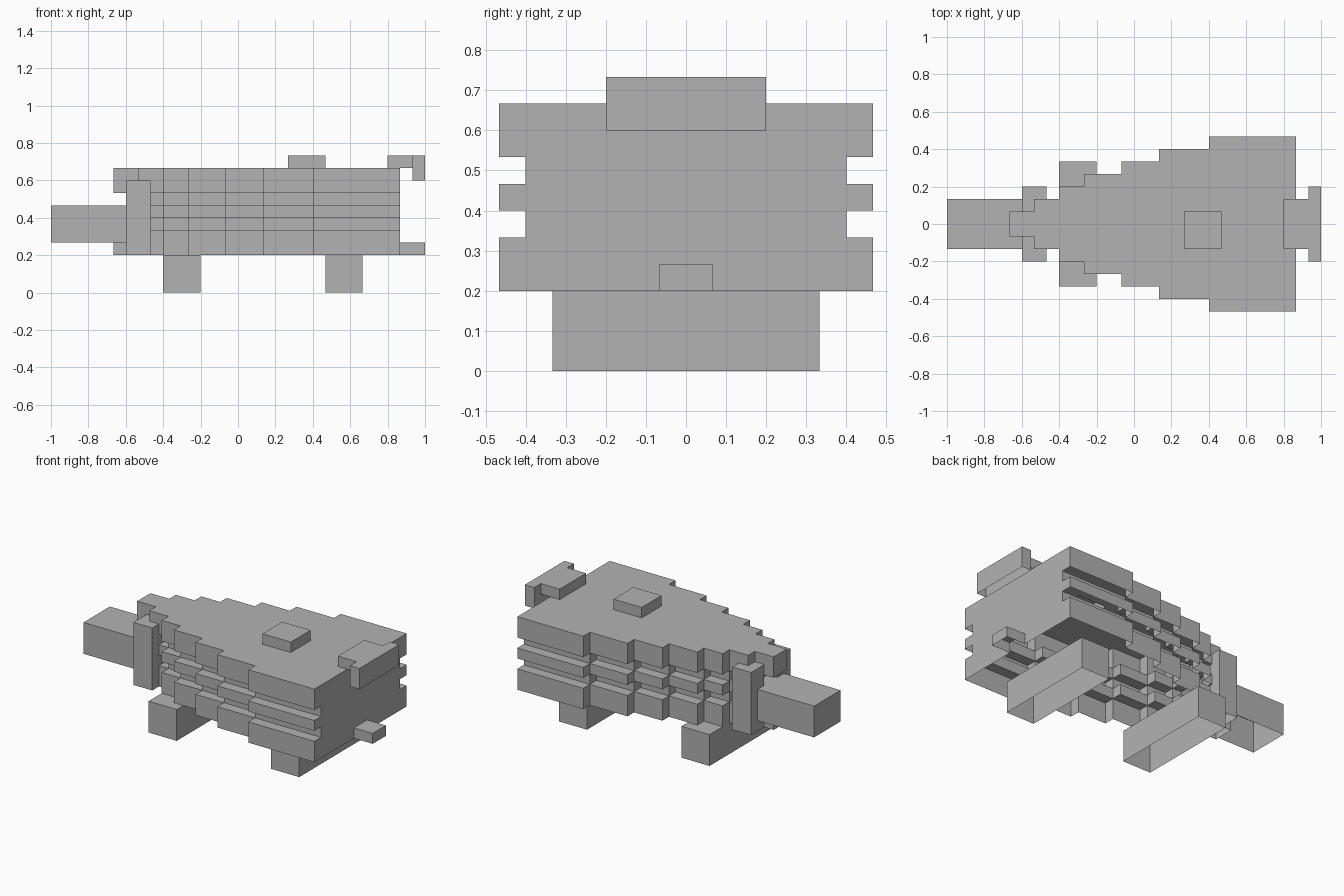
import bpy, bmesh, math
from mathutils import Vector

if "Cube" in bpy.data.objects:
    bpy.data.objects.remove(bpy.data.objects["Cube"])

U = 1 / 15  # block size

grey = bpy.data.materials.new("plain grey")
grey.diffuse_color = (0.448, 0.448, 0.448, 1)
grey.use_nodes = True
grey.node_tree.nodes["Principled BSDF"].inputs["Base Color"].default_value = grey.diffuse_color


def box(x0, x1, y0, y1, z0, z1):
    return {(x, y, z) for x in range(x0, x1) for y in range(y0, y1) for z in range(z0, z1)}


def centred(x0, x1, half, z0, z1):
    return box(x0, x1, -half, half, z0, z1)


# Hull: stepped plan that widens to the back, with two recessed grooves
steps = [(-10, -8, 1), (-8, -6, 2), (-6, -4, 3), (-4, -1, 4), (-1, 2, 5), (2, 6, 6), (6, 13, 7)]
layers = [(3, 5, 0), (5, 6, 1), (6, 7, 0), (7, 8, 1), (8, 10, 0)]
hull = set()
for z0, z1, inset in layers:
    for x0, x1, half in steps:
        hull |= centred(x0, x1, half - inset, z0, z1)

parts = {
    "hull": hull,
    "snout": centred(-15, -9, 2, 4, 7),
    "left_fin": box(-9, -7, 1, 3, 3, 9),
    "right_fin": box(-9, -7, -3, -1, 3, 9),
    "front_axle": centred(-6, -3, 5, 0, 3),
    "rear_axle": centred(7, 10, 5, 0, 3),
    "roof_hatch": box(4, 7, -2, 1, 10, 11),
    "spoiler_mount": centred(12, 14, 2, 10, 11),
    "spoiler": centred(14, 15, 3, 9, 11),
    "rear_peg": centred(13, 15, 1, 3, 4),
}
solid = set().union(*parts.values())

# Sides and tops only: the model is open underneath
DIRECTIONS = [Vector(d) for d in ((1, 0, 0), (-1, 0, 0), (0, 1, 0), (0, -1, 0), (0, 0, 1))]


def build(name, cells):
    bm = bmesh.new()
    for cell in sorted(cells):
        mid = Vector(cell) + Vector((0.5, 0.5, 0.5))
        for n in DIRECTIONS:
            if tuple(int(c + d) for c, d in zip(cell, n)) in solid:
                continue
            a = Vector((n.y, n.z, n.x)) / 2
            b = n.cross(a)
            corners = (a + b, b - a, -a - b, a - b)
            bm.faces.new([bm.verts.new((mid + n / 2 + c) * U) for c in corners])
    bmesh.ops.remove_doubles(bm, verts=bm.verts, dist=0.001)
    bmesh.ops.dissolve_limit(bm, angle_limit=math.radians(1), verts=bm.verts, edges=bm.edges)
    mesh = bpy.data.meshes.new(name)
    bm.to_mesh(mesh)
    bm.free()
    mesh.materials.append(grey)
    bpy.context.collection.objects.link(bpy.data.objects.new(name, mesh))


used = set()
for name, cells in parts.items():
    build(name, cells - used)
    used |= cells
